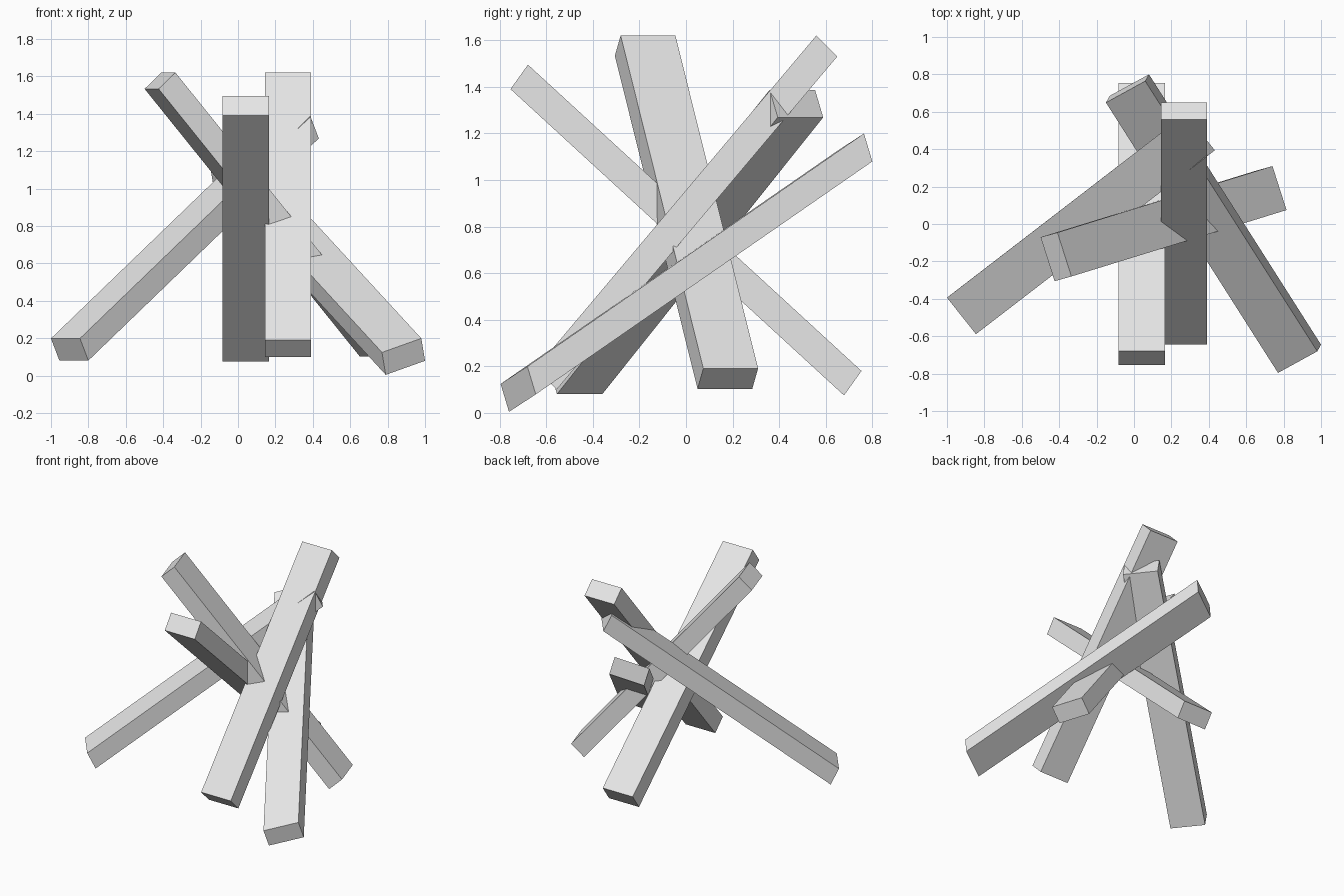
import bpy
import bmesh
from mathutils import Matrix, Vector

default_cube = bpy.data.objects.get("Cube")
if default_cube:
    bpy.data.objects.remove(default_cube, do_unlink=True)

# One plain grey for every beam
grey = bpy.data.materials.new("light_grey")
grey.use_nodes = True
colour = (0.8, 0.8, 0.8, 1)
grey.diffuse_color = colour
grey.node_tree.nodes["Principled BSDF"].inputs["Base Color"].default_value = colour


def beam(name, centre, length, width, thickness):
    """Slightly skewed box spanned by three edge vectors around its centre."""
    edges = Matrix((length, width, thickness)).transposed().to_4x4()
    bm = bmesh.new()
    bmesh.ops.create_cube(bm, size=1, matrix=Matrix.Translation(Vector(centre)) @ edges)
    bmesh.ops.recalc_face_normals(bm, faces=bm.faces)
    mesh = bpy.data.meshes.new(name)
    bm.to_mesh(mesh)
    bm.free()
    mesh.materials.append(grey)
    obj = bpy.data.objects.new(name, mesh)
    bpy.context.collection.objects.link(obj)


# Two beams crossing in the front-to-back plane
beam("front_high_beam", (0.042, 0, 0.785), (0, 1.432, -1.315), (0.25, 0, 0), (0, 0.075, 0.105))
beam("back_high_beam", (0.268, 0.002, 0.86), (0, 1.205, 1.43), (0.247, 0, 0), (0, 0.09, -0.09))

# Three beams leaning diagonally through the crossing
beam("right_foot_beam", (-0.284, 0, 0.734), (1.232, 0.948, 1.188), (0.155, -0.195, 0), (-0.045, -0.035, 0.118))
beam("left_foot_beam", (0.425, 0.002, 0.602), (-0.92, 1.445, 1.0), (0.21, 0.115, 0.075), (-0.02, -0.036, 0.12))
beam("steep_beam", (0.158, 0.002, 0.862), (1.15, 0.355, -1.43), (0.075, -0.235, 0), (0.09, 0.025, 0.087))
